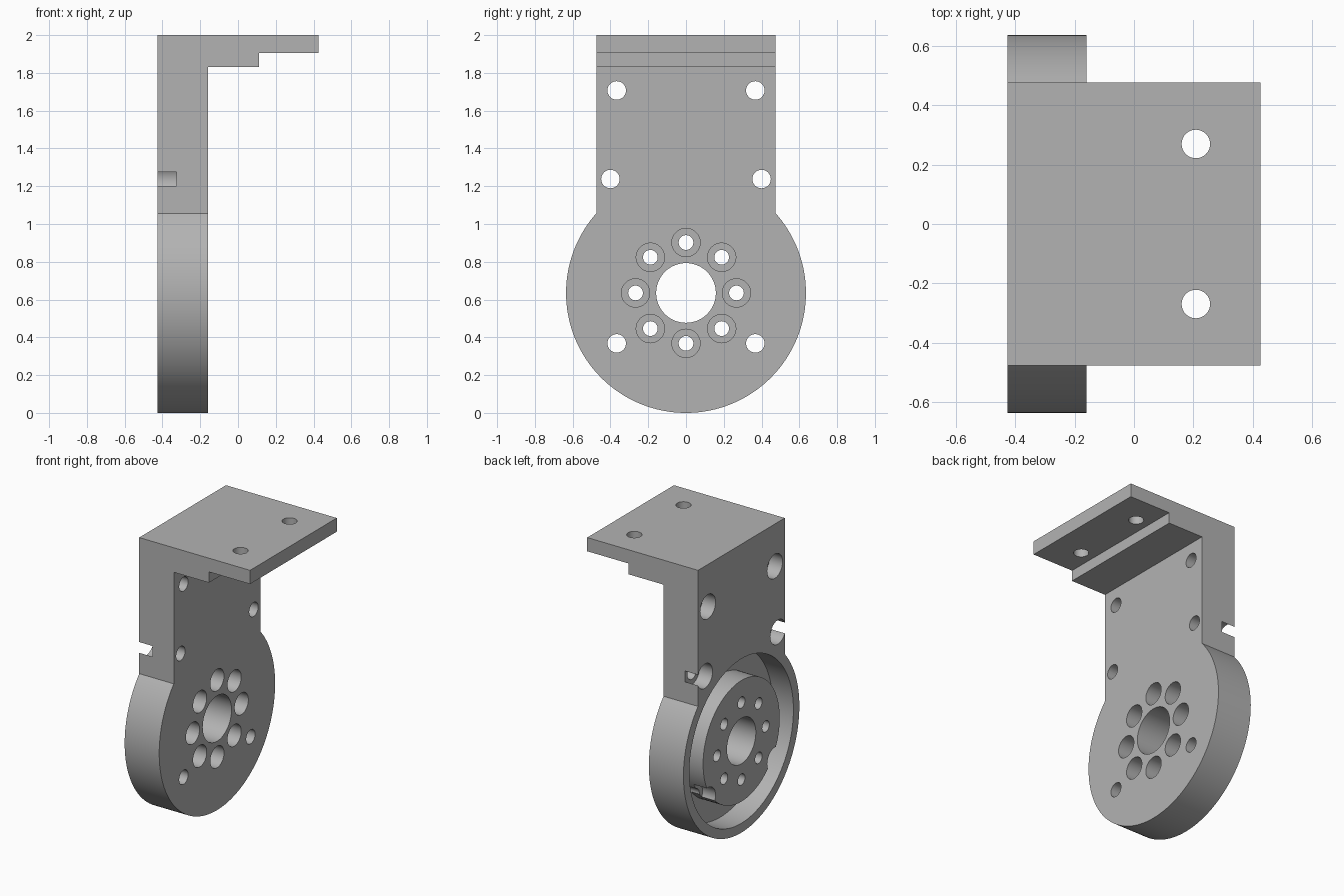
import bpy, bmesh
from math import sin, cos, pi, asin, radians
from mathutils import Matrix

if "Cube" in bpy.data.objects:
    bpy.data.objects.remove(bpy.data.objects["Cube"], do_unlink=True)

# Main dimensions
BACK, FACE, TIP = -0.425, -0.16, 0.425    # plate back, plate face, shelf tip along x
HALF_W, TOP = 0.475, 2.0
R = 0.635                                 # round end radius, also its centre height

grey = bpy.data.materials.new("light grey metal")
grey.use_nodes = True
colour = (0.45, 0.45, 0.45, 1)
grey.diffuse_color = colour
grey.node_tree.nodes["Principled BSDF"].inputs["Base Color"].default_value = colour


def finish(bm, name):
    bmesh.ops.recalc_face_normals(bm, faces=bm.faces)
    mesh = bpy.data.meshes.new(name)
    bm.to_mesh(mesh)
    bm.free()
    mesh.materials.append(grey)
    obj = bpy.data.objects.new(name, mesh)
    bpy.context.collection.objects.link(obj)
    return obj


def prism(name, points, direction):
    """Extrude a closed outline along a vector."""
    bm = bmesh.new()
    face = bm.faces.new([bm.verts.new(p) for p in points])
    result = bmesh.ops.extrude_face_region(bm, geom=[face])
    verts = [v for v in result["geom"] if isinstance(v, bmesh.types.BMVert)]
    bmesh.ops.translate(bm, verts=verts, vec=direction)
    return finish(bm, name)


def rod(name, radius, start, end, a, b, axis="X", sides=48):
    """Cylinder along x at (y, z) = (a, b), or along z at (x, y) = (a, b)."""
    mid = (start + end) / 2
    if axis == "X":
        place = Matrix.Translation((mid, a, b)) @ Matrix.Rotation(pi / 2, 4, "Y")
    else:
        place = Matrix.Translation((a, b, mid))
    bm = bmesh.new()
    bmesh.ops.create_cone(bm, cap_ends=True, segments=sides, radius1=radius,
                          radius2=radius, depth=end - start, matrix=place)
    return finish(bm, name)


def combine(target, tool, operation="DIFFERENCE"):
    mod = target.modifiers.new("combine", "BOOLEAN")
    mod.operation, mod.solver, mod.object = operation, "EXACT", tool
    bpy.context.view_layer.objects.active = target
    bpy.ops.object.modifier_apply(modifier=mod.name)
    bpy.data.objects.remove(tool, do_unlink=True)


# Upright plate: straight sides running into a round lower end
edge = asin(HALF_W / R)
steps = 128
outline = [(BACK, HALF_W, TOP), (BACK, -HALF_W, TOP)]
for i in range(steps + 1):
    t = -edge - (2 * pi - 2 * edge) * i / steps
    outline.append((BACK, R * sin(t), R + R * cos(t)))
bracket = prism("motor_bracket", outline, (FACE - BACK, 0, 0))

# Stepped shelf on top
shelf_side = [(-0.3, TOP), (TIP, TOP), (TIP, 1.905), (0.11, 1.905), (0.11, 1.83), (-0.3, 1.83)]
shelf = prism("shelf", [(x, -HALF_W, z) for x, z in shelf_side], (0, 2 * HALF_W, 0))
combine(bracket, shelf, "UNION")

# Ring groove in the back, leaving a central boss
GROOVE = BACK + 0.16
combine(bracket, rod("recess", 0.57, BACK - 0.1, GROOVE, 0, R, sides=128))
combine(bracket, rod("boss", 0.42, BACK, GROOVE + 0.03, 0, R, sides=96), "UNION")

# Central bore
combine(bracket, rod("bore", 0.158, -1, 0, 0, R, sides=64))

# Ring of eight bolt holes, counterbored from the face
for i in range(8):
    y, z = 0.267 * cos(i * pi / 4), R + 0.267 * sin(i * pi / 4)
    combine(bracket, rod("bolt_hole", 0.039, -1, 0, y, z, sides=32))
    combine(bracket, rod("bolt_head", 0.075, FACE - 0.13, 0, y, z))

# Mounting holes, counterbored from the back; the middle pair breaks the edge
for side in (-1, 1):
    for y, z in ((0.367, 1.707), (0.4, 1.238), (0.367, 0.368)):
        combine(bracket, rod("mount_hole", 0.049, -1, 0, side * y, z, sides=32))
        combine(bracket, rod("mount_head", 0.084, -1, BACK + 0.1, side * y, z))
    # Shelf screw hole
    combine(bracket, rod("shelf_hole", 0.048, 1.5, 2.5, 0.208, side * 0.269, "Z", 32))

# Smooth round walls, sharp rims
bpy.ops.object.select_all(action="DESELECT")
bracket.select_set(True)
bpy.context.view_layer.objects.active = bracket
bpy.ops.object.shade_smooth_by_angle(angle=radians(30))
